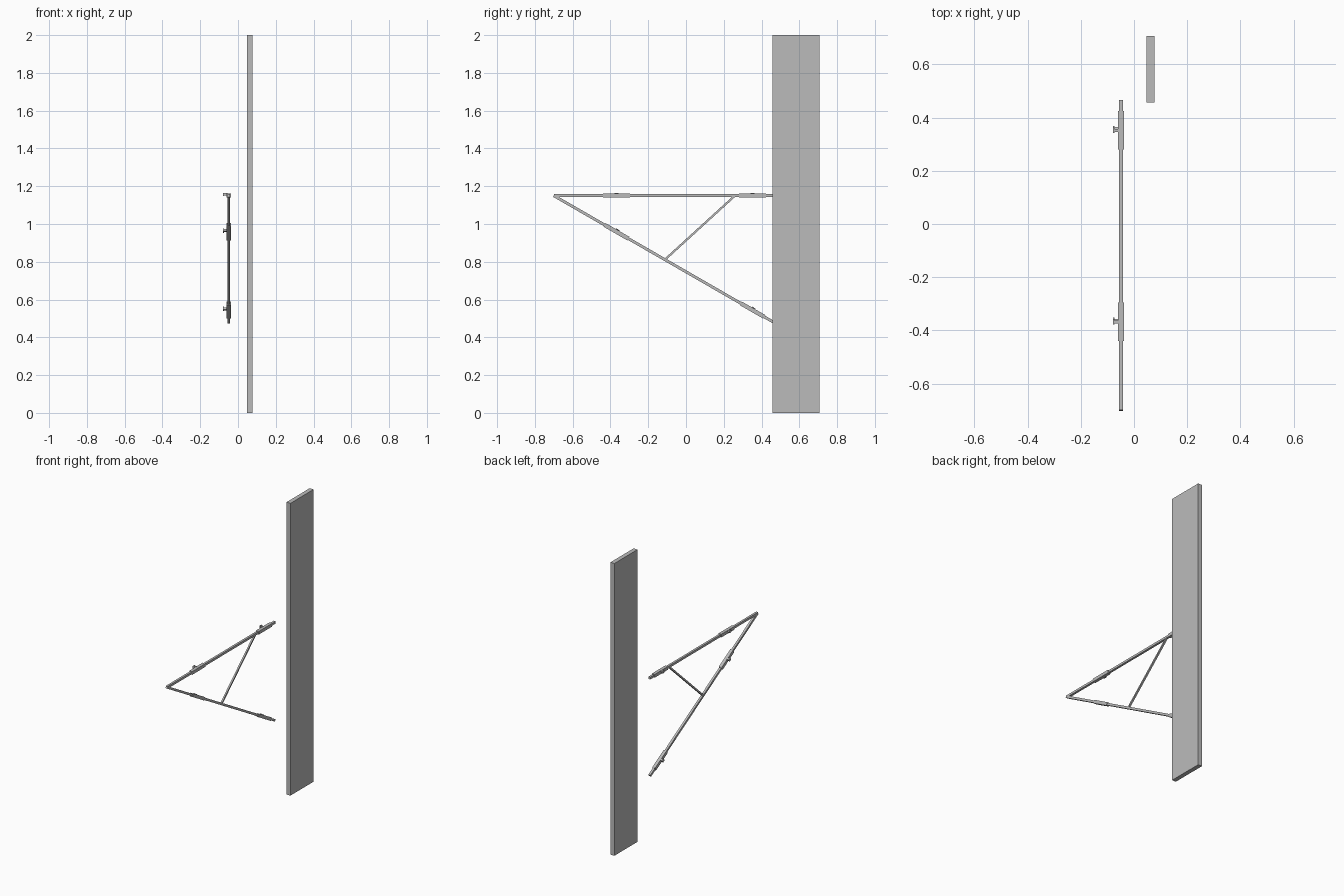
import bpy
from mathutils import Vector, Matrix

cube = bpy.data.objects.get("Cube")
if cube:
    bpy.data.objects.remove(cube)

grey = bpy.data.materials.new("plain_grey")
grey.use_nodes = True
colour = (0.5, 0.5, 0.5, 1)
grey.diffuse_color = colour
grey.node_tree.nodes["Principled BSDF"].inputs["Base Color"].default_value = colour

X_BAR = -0.049  # plane of the bracket frame


def finish(name, matrix):
    ob = bpy.context.object
    ob.name = name
    ob.matrix_world = matrix
    ob.data.materials.append(grey)
    return ob


def box(name, centre, size, rotation=Matrix()):
    bpy.ops.mesh.primitive_cube_add(size=1)
    return finish(name, Matrix.Translation(centre) @ rotation @ Matrix.Diagonal((*size, 1)))


def slope(a, b):
    """Rotation about x that lays local y along the bar from a to b."""
    d = b - a
    return Matrix.Rotation(Vector((d.y, d.z)).angle_signed(Vector((1, 0))), 4, "X")


def bar(name, a, b, thick):
    return box(name, (a + b) / 2, (thick, (b - a).length, thick), slope(a, b))


def at(y, z):
    return Vector((X_BAR, y, z))


def clamp(name, a, b, y):
    """Sleeve around a bar with a locking pin on its right side."""
    centre = a.lerp(b, (y - a.y) / (b.y - a.y))
    rot = slope(a, b)
    frame = Matrix.Translation(centre) @ rot
    box(name + "_sleeve", centre, (0.022, 0.145, 0.022), rot)
    # Raised collar, pin and pin head
    box(name + "_pin", frame @ Vector((-0.016, 0, 0.007)), (0.018, 0.012, 0.012), rot)
    box(name + "_pin_head", frame @ Vector((-0.027, 0, 0.007)), (0.005, 0.02, 0.016), rot)


# Upright board
box("upright_board", (0.062, 0.582, 1), (0.03, 0.25, 2))

# Triangular bracket frame
tip = at(-0.7, 1.15)
top_end = at(0.467, 1.15)
low_end = at(0.462, 0.481)
bar("top_bar", tip, top_end, 0.015)
bar("sloping_bar", tip, low_end, 0.015)
bar("cross_brace", at(-0.112, 0.811), at(0.256, 1.147), 0.011)

# Clamps on both long bars
for label, end in (("top", top_end), ("sloping", low_end)):
    for place, y in (("front", -0.368), ("rear", 0.352)):
        clamp(f"{label}_{place}", tip, end, y)
